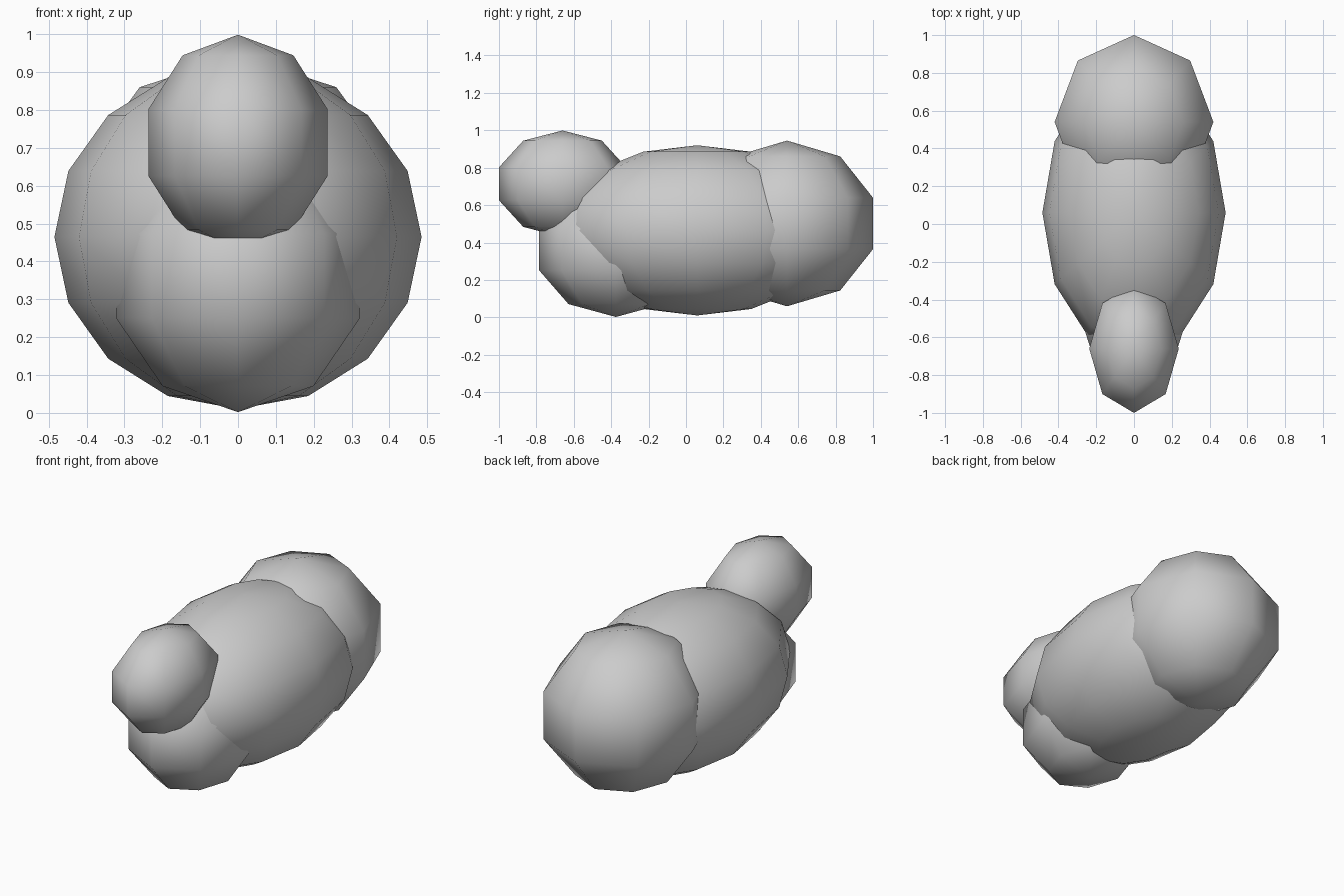
import bpy

if "Cube" in bpy.data.objects:
    bpy.data.objects.remove(bpy.data.objects["Cube"])


def ellipsoid(name, center, radii, segments, rings):
    """Smooth-shaded low-poly ellipsoid with its poles along z."""
    bpy.ops.mesh.primitive_uv_sphere_add(segments=segments, ring_count=rings, radius=1)
    ob = bpy.context.object
    ob.name = ob.data.name = name
    ob.location = center
    ob.scale = radii
    bpy.ops.object.transform_apply(location=False, rotation=False, scale=True)
    bpy.ops.object.shade_smooth()
    return ob


# Long torso
ellipsoid("torso", (0, 0.06, 0.465), (0.485, 0.757, 0.455), 12, 8)
# Rounded rear
ellipsoid("rump", (0, 0.54, 0.502), (0.442, 0.484, 0.443), 8, 5)
# Low front chest
ellipsoid("chest", (0, -0.375, 0.362), (0.339, 0.431, 0.36), 8, 5)
# Raised head
ellipsoid("head", (0, -0.66, 0.714), (0.249, 0.3575, 0.285), 8, 5)
